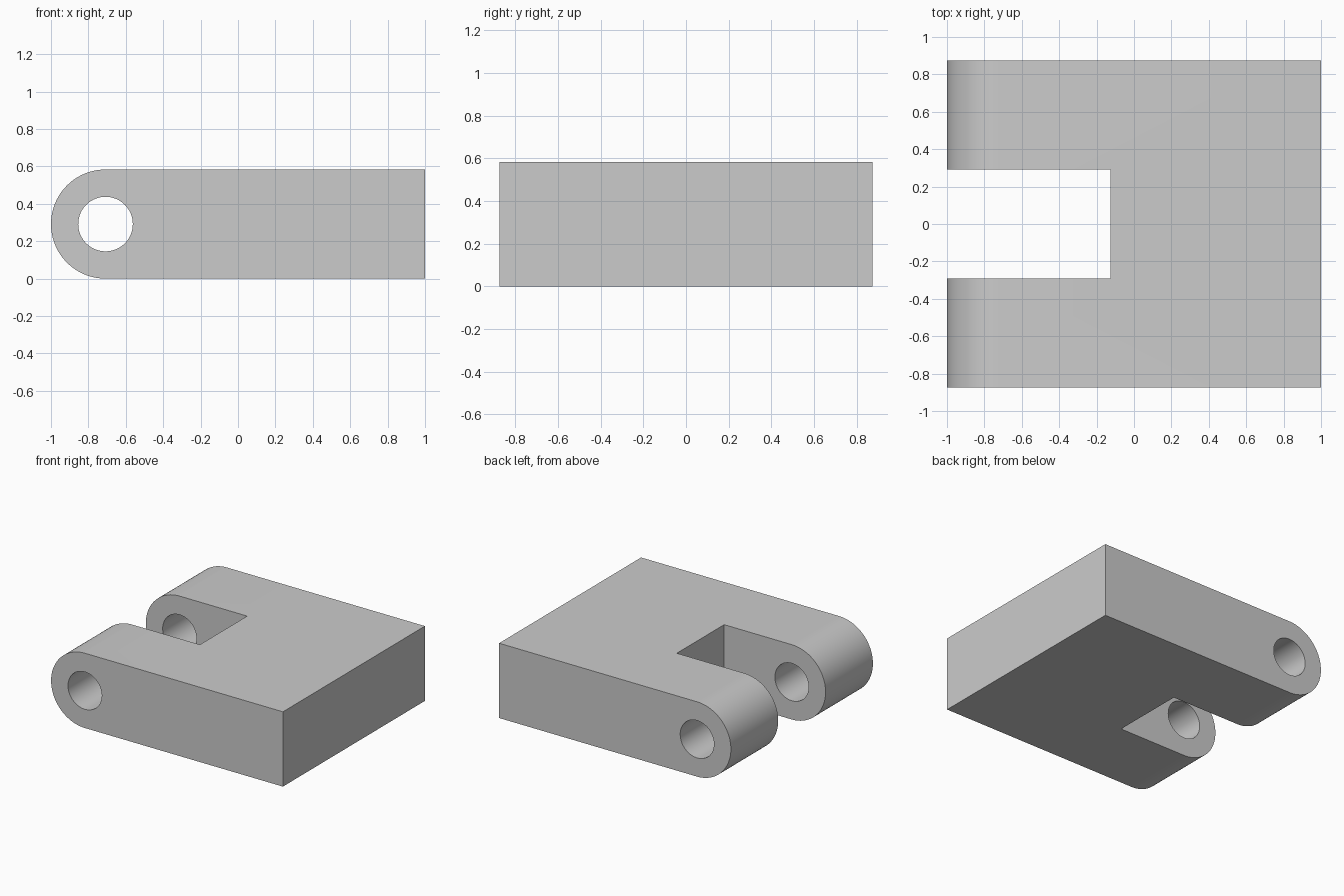
import bpy, bmesh, math

if "Cube" in bpy.data.objects:
    bpy.data.objects.remove(bpy.data.objects["Cube"])

U = 1 / 24                      # drawing unit
HALF_W, R, HOLE_R = 21 * U, 7 * U, 3.5 * U
PIN_X, SLOT_X = -1 + R, -3 * U


def prism(name, profile, y0, y1):
    """Extrude an x-z outline from y0 to y1."""
    bm = bmesh.new()
    face = bm.faces.new([bm.verts.new((x, y0, z)) for x, z in profile])
    ext = bmesh.ops.extrude_face_region(bm, geom=[face])
    moved = [g for g in ext["geom"] if isinstance(g, bmesh.types.BMVert)]
    bmesh.ops.translate(bm, verts=moved, vec=(0, y1 - y0, 0))
    bmesh.ops.recalc_face_normals(bm, faces=bm.faces)
    mesh = bpy.data.meshes.new(name)
    bm.to_mesh(mesh)
    bm.free()
    obj = bpy.data.objects.new(name, mesh)
    bpy.context.collection.objects.link(obj)
    return obj


def arc(radius, start, end, steps):
    """Points on an arc round the pin axis."""
    angles = [math.radians(start + (end - start) * i / steps) for i in range(steps + 1)]
    return [(PIN_X + radius * math.cos(a), R + radius * math.sin(a)) for a in angles]


# Block with one rounded end
body = prism("clevis_body", [(1, 0), (1, 2 * R)] + arc(R, 90, 270, 48), -HALF_W, HALF_W)

# Slot between the arms, and pin hole through both arms
slot = prism("slot_cutter", [(-1.2, -0.2), (SLOT_X, -0.2), (SLOT_X, 0.8), (-1.2, 0.8)], -R, R)
hole = prism("pin_hole_cutter", arc(HOLE_R, 0, 360, 64)[:-1], -1, 1)

bpy.context.view_layer.objects.active = body
for cutter in (slot, hole):
    cutter.hide_render = True
    mod = body.modifiers.new(cutter.name, "BOOLEAN")
    mod.operation, mod.solver, mod.object = "DIFFERENCE", "EXACT", cutter
    bpy.ops.object.modifier_apply(modifier=mod.name)
    bpy.data.objects.remove(cutter)

# Smooth curved walls, crisp edges
bpy.ops.object.select_all(action="DESELECT")
body.select_set(True)
bpy.ops.object.shade_smooth_by_angle(angle=math.radians(30))
